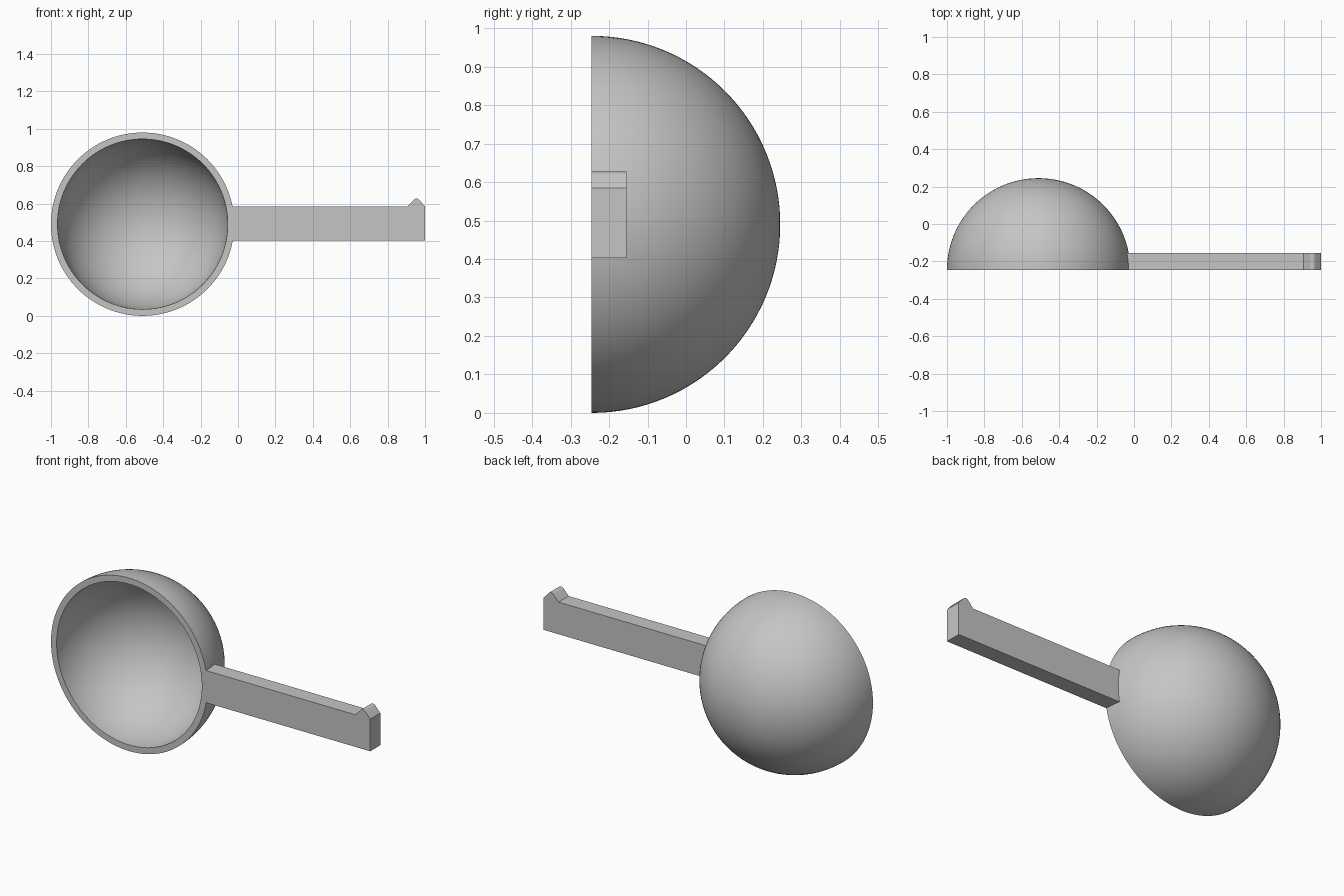
import bpy, bmesh, math
from mathutils import Vector, Matrix

cube = bpy.data.objects.get("Cube")
if cube:
    bpy.data.objects.remove(cube, do_unlink=True)

GREY = (0.56, 0.56, 0.56, 1)
FRONT = -0.245
CENTRE = Vector((-0.51, FRONT, 0.49))
OUTER, INNER = 0.49, 0.455

grey = bpy.data.materials.new("plain grey")
grey.use_nodes = True
grey.diffuse_color = GREY
grey.node_tree.nodes["Principled BSDF"].inputs["Base Color"].default_value = GREY


def finish(name, bm, angle):
    """Turn a bmesh into a smooth-by-angle object."""
    bmesh.ops.recalc_face_normals(bm, faces=bm.faces)
    mesh = bpy.data.meshes.new(name)
    bm.to_mesh(mesh)
    bm.free()
    mesh.materials.append(grey)
    obj = bpy.data.objects.new(name, mesh)
    bpy.context.collection.objects.link(obj)
    bpy.ops.object.select_all(action='DESELECT')
    obj.select_set(True)
    bpy.context.view_layer.objects.active = obj
    bpy.ops.object.shade_smooth_by_angle(angle=math.radians(angle))
    return obj


# Hollow hemisphere: quarter-circle shell profile turned about the y axis
def arc(radius, steps=32):
    turns = [math.pi / 2 * i / steps for i in range(steps + 1)]
    return [CENTRE + Vector((radius * math.cos(t), radius * math.sin(t), 0)) for t in turns]


bm = bmesh.new()
profile = arc(OUTER)[::-1] + arc(INNER)
verts = [bm.verts.new(p) for p in profile]
edges = [bm.edges.new(pair) for pair in zip(verts, verts[1:])]
bmesh.ops.spin(bm, geom=verts + edges, cent=CENTRE, axis=(0, 1, 0),
               angle=2 * math.pi, steps=128, use_merge=True)
bmesh.ops.remove_doubles(bm, verts=bm.verts, dist=0.0001)
finish("bowl", bm, 30)

# Handle: side outline with a small end catch, rooted inside the bowl wall
outline = [(-0.05, 0.403), (1, 0.403), (1, 0.585), (0.97, 0.619), (0.963, 0.625),
           (0.954, 0.627), (0.945, 0.625), (0.938, 0.619), (0.907, 0.585), (-0.05, 0.585)]
bm = bmesh.new()
face = bm.faces.new([bm.verts.new((x, FRONT, z)) for x, z in outline])
extruded = bmesh.ops.extrude_face_region(bm, geom=[face])["geom"]
bmesh.ops.translate(bm, vec=(0, 0.09, 0),
                    verts=[v for v in extruded if isinstance(v, bmesh.types.BMVert)])
finish("handle", bm, 35)
